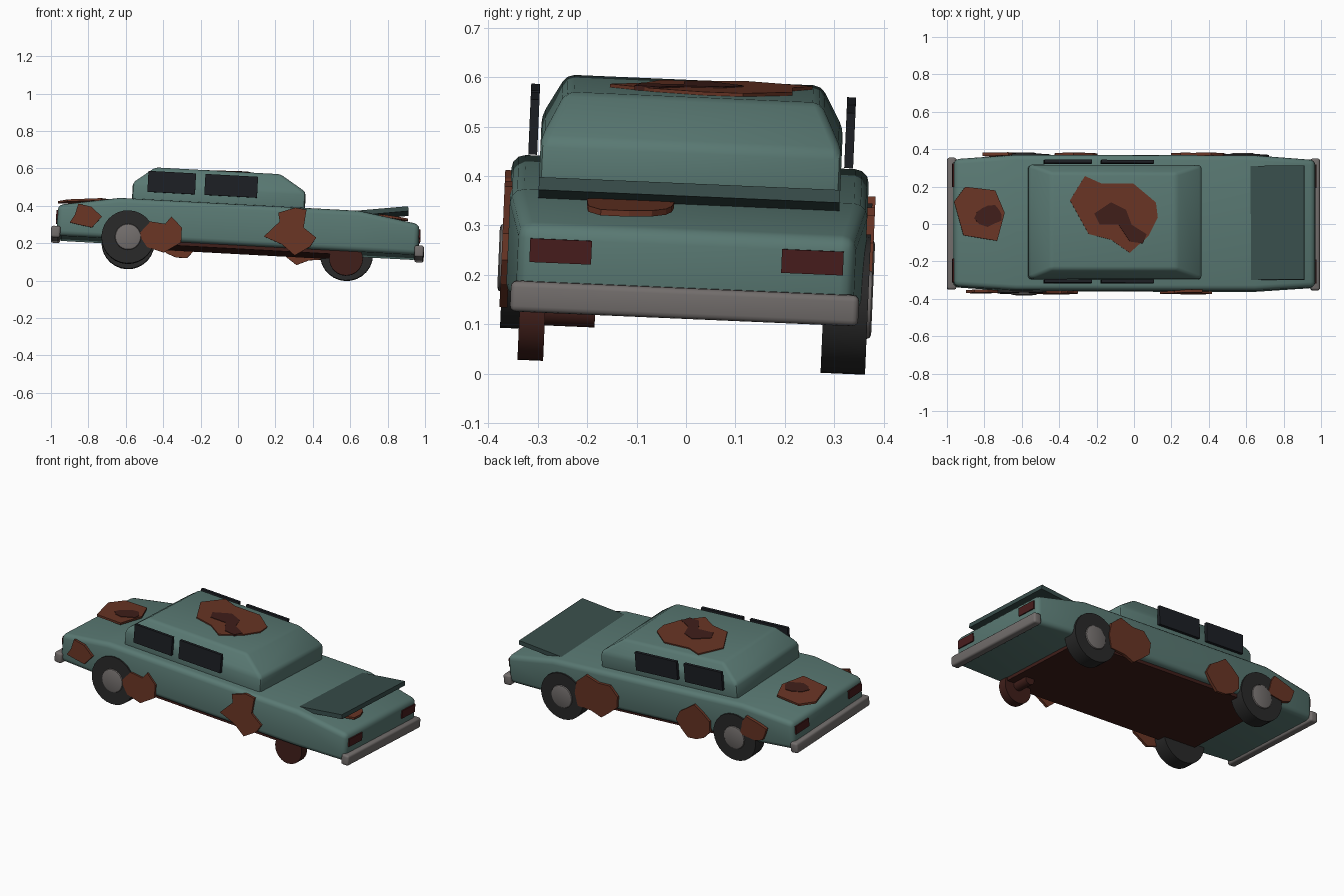
import bpy, bmesh, math, random
from mathutils import Matrix, Vector

if "Cube" in bpy.data.objects:
    bpy.data.objects.remove(bpy.data.objects["Cube"])

random.seed(4)
# The whole wreck leans: nose pitched down, rolled toward +y
LEAN = (Matrix.Translation((0, 0.002, 0.257)) @ Matrix.Rotation(-0.043, 4, 'X')
        @ Matrix.Rotation(0.054, 4, 'Y') @ Matrix.Translation((0, 0, -0.26)))


def material(name, r, g, b):
    m = bpy.data.materials.new(name)
    m.diffuse_color = (r, g, b, 1)
    m.use_nodes = True
    m.node_tree.nodes["Principled BSDF"].inputs["Base Color"].default_value = m.diffuse_color
    return m


PAINT = material("faded_teal", 0.10, 0.19, 0.17)
LID = material("dark_teal", 0.04, 0.075, 0.07)
GLASS = material("dark_glass", 0.012, 0.014, 0.018)
RUST = material("rust", 0.14, 0.035, 0.018)
DARK_RUST = material("dark_rust", 0.05, 0.013, 0.01)
RUBBER = material("rubber", 0.022, 0.022, 0.022)
METAL = material("dull_metal", 0.17, 0.155, 0.15)
LAMP = material("lamp_red", 0.065, 0.012, 0.012)


def finish(bm, name, mat, local=Matrix(), smooth=True):
    bmesh.ops.recalc_face_normals(bm, faces=bm.faces[:])
    me = bpy.data.meshes.new(name)
    bm.to_mesh(me)
    bm.free()
    ob = bpy.data.objects.new(name, me)
    bpy.context.collection.objects.link(ob)
    me.materials.append(mat)
    ob.matrix_world = LEAN @ local
    if smooth:
        bpy.ops.object.select_all(action='DESELECT')
        ob.select_set(True)
        bpy.context.view_layer.objects.active = ob
        bpy.ops.object.shade_smooth_by_angle(angle=math.radians(40))
    return ob


def round_edges(bm, width, segments=3, min_angle=0.3):
    bmesh.ops.recalc_face_normals(bm, faces=bm.faces[:])
    edges = [e for e in bm.edges if e.calc_face_angle(0) > min_angle]
    bmesh.ops.bevel(bm, geom=edges, offset=width, segments=segments,
                    profile=0.5, affect='EDGES', clamp_overlap=True)


def loft(rings):
    bm = bmesh.new()
    loops = [[bm.verts.new(p) for p in r] for r in rings]
    n = len(loops[0])
    for a, b in zip(loops, loops[1:]):
        for i in range(n):
            j = (i + 1) % n
            bm.faces.new((a[i], a[j], b[j], b[i]))
    bm.faces.new(loops[0])
    bm.faces.new(loops[-1])
    return bm


def box(name, centre, size, mat, bevel=0, tilt=0):
    bm = bmesh.new()
    bmesh.ops.create_cube(bm, size=1, matrix=Matrix.Diagonal((*size, 1)))
    if bevel:
        round_edges(bm, bevel)
    local = Matrix.Translation(centre) @ Matrix.Rotation(tilt, 4, 'Y')
    return finish(bm, name, mat, local, smooth=bool(bevel))


def disc(name, centre, radius, width, mat, bevel=0):
    bm = bmesh.new()
    bmesh.ops.create_cone(bm, cap_ends=True, segments=28, radius1=radius, radius2=radius, depth=width)
    if bevel:
        round_edges(bm, bevel, 2, 1.0)
    finish(bm, name, mat, Matrix.Translation(centre) @ Matrix.Rotation(math.pi / 2, 4, 'X'))


def patch(name, points, level, thick, mat, side=False, slope=None):
    """Jagged flat plate; side=True lays the outline in x-z at y = level."""
    place = (lambda u, v, d: (u, level + d, v)) if side else (lambda u, v, d: (u, v, level + d))
    if slope:
        x0, k = slope
        place = lambda u, v, d: (u, v, level + d + k * (u - x0))
    finish(loft([[place(u, v, d) for u, v in points] for d in (-thick / 2, thick / 2)]),
           name, mat, smooth=False)


def jagged(cu, cv, ru, rv, n=11, low=0.7):
    out = []
    for i in range(n):
        a, r = math.tau * i / n, random.uniform(low, 1.12)
        out.append((cu + ru * r * math.cos(a), cv + rv * r * math.sin(a)))
    return out


# Body shell, lofted along its length
stations = [(-0.968, 0.34, 0.343), (-0.64, 0.362, 0.397), (0.64, 0.362, 0.397), (0.968, 0.34, 0.343)]
bm = loft([[(x, -w, 0.178), (x, w, 0.178), (x, w, t), (x, -w, t)] for x, w, t in stations])
round_edges(bm, 0.028)
finish(bm, "body_shell", PAINT)

# Cabin, lofted upward
levels = [(0.36, -0.575, 0.35, 0.305), (0.484, -0.575, 0.35, 0.305), (0.574, -0.46, 0.21, 0.258)]
bm = loft([[(a, -w, z), (b, -w, z), (b, w, z), (a, w, z)] for z, a, b, w in levels])
round_edges(bm, 0.016, 2)
finish(bm, "cabin", PAINT)

# Sprung lid and rusted floor
box("sprung_lid", (0.725, 0, 0.399), (0.36, 0.61, 0.026), LID, tilt=-0.14)
box("floor_pan", (0, 0, 0.174), (1.32, 0.66, 0.03), DARK_RUST)

# Bumpers and lamps at both ends
for s, end in ((-1, "left"), (1, "right")):
    box(end + "_bumper", (s * 0.973, 0, 0.198), (0.05, 0.705, 0.062), METAL, 0.012)
    for y in (-0.255, 0.255):
        box(end + "_lamp", (s * 0.965, y, 0.292), (0.02, 0.125, 0.048), LAMP)

# Side windows
for y in (-0.32, 0.32):
    for a, b in ((-0.495, -0.24), (-0.19, 0.092)):
        box("side_window", ((a + b) / 2, y, 0.494), (b - a, 0.018, 0.112), GLASS)

# Three wheels, and one bare brake drum
for x, s in ((-0.585, -1), (-0.585, 1), (0.585, 1)):
    disc("tyre", (x, s * 0.326, 0.19), 0.142, 0.09, RUBBER)
    disc("hub", (x, s * 0.345, 0.19), 0.07, 0.07, METAL, 0.01)
disc("brake_drum", (0.585, -0.307, 0.138), 0.09, 0.052, DARK_RUST)
disc("axle_stub", (0.585, -0.24, 0.15), 0.03, 0.12, DARK_RUST)

# Rust on roof, bonnet and boot
patch("roof_rust", [(-.36, .11), (-.28, .24), (-.19, .2), (-.02, .2), (.1, .1), (.11, .02),
                    (.06, -.08), (-.04, -.17), (-.14, -.1), (-.26, -.07)], 0.574, 0.014, RUST)
patch("roof_rust_core", [(-.23, .04), (-.14, .1), (-.06, .06), (-.03, -.02), (.05, -.07), (.03, -.12),
                         (-.04, -.11), (-.1, -.02), (-.2, -.02)], 0.577, 0.014, DARK_RUST)
patch("bonnet_rust", [(-.97, .11), (-.91, .19), (-.75, .17), (-.7, .05), (-.74, -.1), (-.92, -.07)],
      0.375, 0.012, RUST, slope=(-0.97, 0.085))
patch("bonnet_rust_core", jagged(-0.78, 0.04, 0.08, 0.065), 0.394, 0.012, DARK_RUST, slope=(-0.78, 0.085))
patch("boot_rust", jagged(0.83, -0.12, 0.09, 0.11), 0.378, 0.012, RUST, slope=(0.83, -0.1))

# Rust on the -y flank
for outline in (
        [(.14, .231), (.22, .315), (.21, .362), (.3, .394), (.36, .386), (.35, .29),
         (.42, .24), (.39, .19), (.31, .138), (.24, .193)],
        [(-.53, .206), (-.47, .278), (-.39, .27), (-.36, .31), (-.3, .255), (-.3, .175), (-.39, .116), (-.48, .14)],
        [(-.86, .353), (-.79, .34), (-.73, .29), (-.78, .229), (-.855, .241), (-.9, .25), (-.875, .293)]):
    patch("flank_rust", outline, -0.366, 0.016, RUST, side=True)

# Rust on the +y flank
for cx, cz, rx, rz in ((0.34, 0.235, 0.15, 0.13), (-0.31, 0.22, 0.11, 0.11), (-0.72, 0.27, 0.1, 0.075)):
    patch("flank_rust", jagged(cx, cz, rx, rz), 0.368, 0.018, RUST, side=True)
